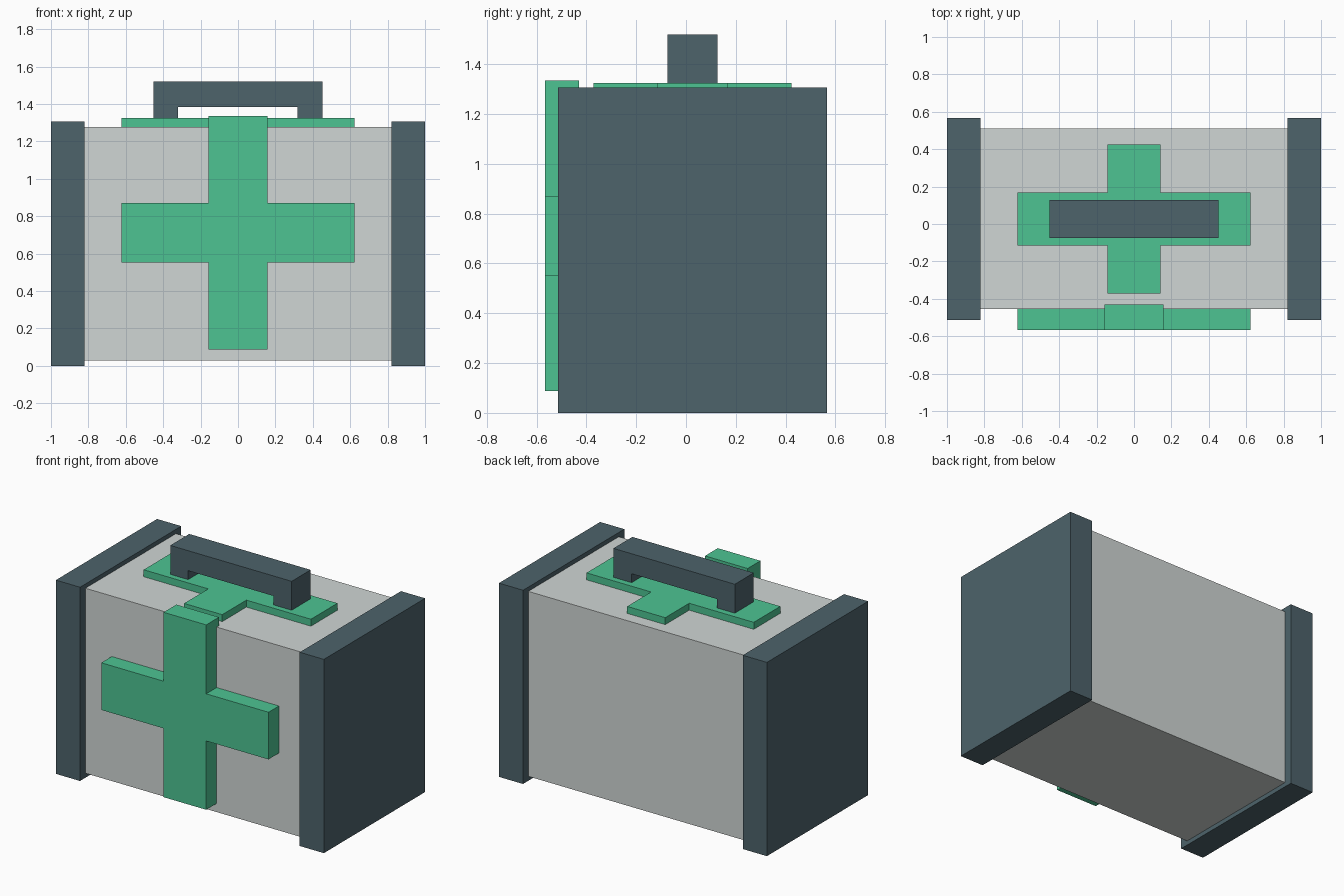
import bpy, bmesh
from mathutils import Matrix, Vector

if "Cube" in bpy.data.objects:
    bpy.data.objects.remove(bpy.data.objects["Cube"])


def material(name, color):
    m = bpy.data.materials.new(name)
    m.diffuse_color = (*color, 1)
    m.use_nodes = True
    m.node_tree.nodes["Principled BSDF"].inputs["Base Color"].default_value = m.diffuse_color
    return m


dark = material("slate", (0.075, 0.125, 0.147))
green = material("green", (0.075, 0.55, 0.29))
pale = material("pale_grey", (0.63, 0.67, 0.66))


def prism(name, profile, plane, lo, hi, mat):
    """Extrude a 2D profile: plane 'xz' runs along y, plane 'xy' runs along z."""
    place = (lambda a, b: (a, lo, b)) if plane == "xz" else (lambda a, b: (a, b, lo))
    depth = Vector((0, hi - lo, 0) if plane == "xz" else (0, 0, hi - lo))
    bm = bmesh.new()
    face = bm.faces.new([bm.verts.new(place(a, b)) for a, b in profile])
    ext = bmesh.ops.extrude_face_region(bm, geom=[face], use_keep_orig=True)
    bmesh.ops.translate(bm, vec=depth,
                        verts=[v for v in ext["geom"] if isinstance(v, bmesh.types.BMVert)])
    bmesh.ops.recalc_face_normals(bm, faces=bm.faces)
    mesh = bpy.data.meshes.new(name)
    bm.to_mesh(mesh)
    bm.free()
    mesh.materials.append(mat)
    ob = bpy.data.objects.new(name, mesh)
    bpy.context.collection.objects.link(ob)
    return ob


def rect(x0, x1, b0, b1):
    return [(x0, b0), (x1, b0), (x1, b1), (x0, b1)]


def cross(half_w, bar, b0, b1, arm0, arm1):
    """Plus outline: half width, half bar width, full extent and arm extent."""
    right = [(bar, b0), (bar, arm0), (half_w, arm0), (half_w, arm1), (bar, arm1), (bar, b1)]
    left = [(-x, b) for x, b in reversed(right)]
    return right + left


# Case body and the two thick end panels
prism("case_body", rect(-0.82, 0.82, 0.03, 1.278), "xz", -0.455, 0.51, pale)
for side, x0 in (("left", -1.0), ("right", 0.82)):
    prism(f"{side}_end_panel", rect(x0, x0 + 0.18, 0, 1.307), "xz", -0.513, 0.566, dark)

# Raised crosses on the front and the lid
prism("front_cross", cross(0.624, 0.159, 0.088, 1.335, 0.552, 0.87), "xz", -0.566, -0.43, green)
prism("lid_cross", cross(0.624, 0.142, -0.371, 0.424, -0.114, 0.169), "xy", 1.25, 1.325, green)

# Carrying handle
prism("handle", [(-0.453, 1.29), (-0.32, 1.29), (-0.32, 1.385), (0.317, 1.385),
                 (0.317, 1.29), (0.453, 1.29), (0.453, 1.52), (-0.453, 1.52)],
      "xz", -0.075, 0.127, dark)
